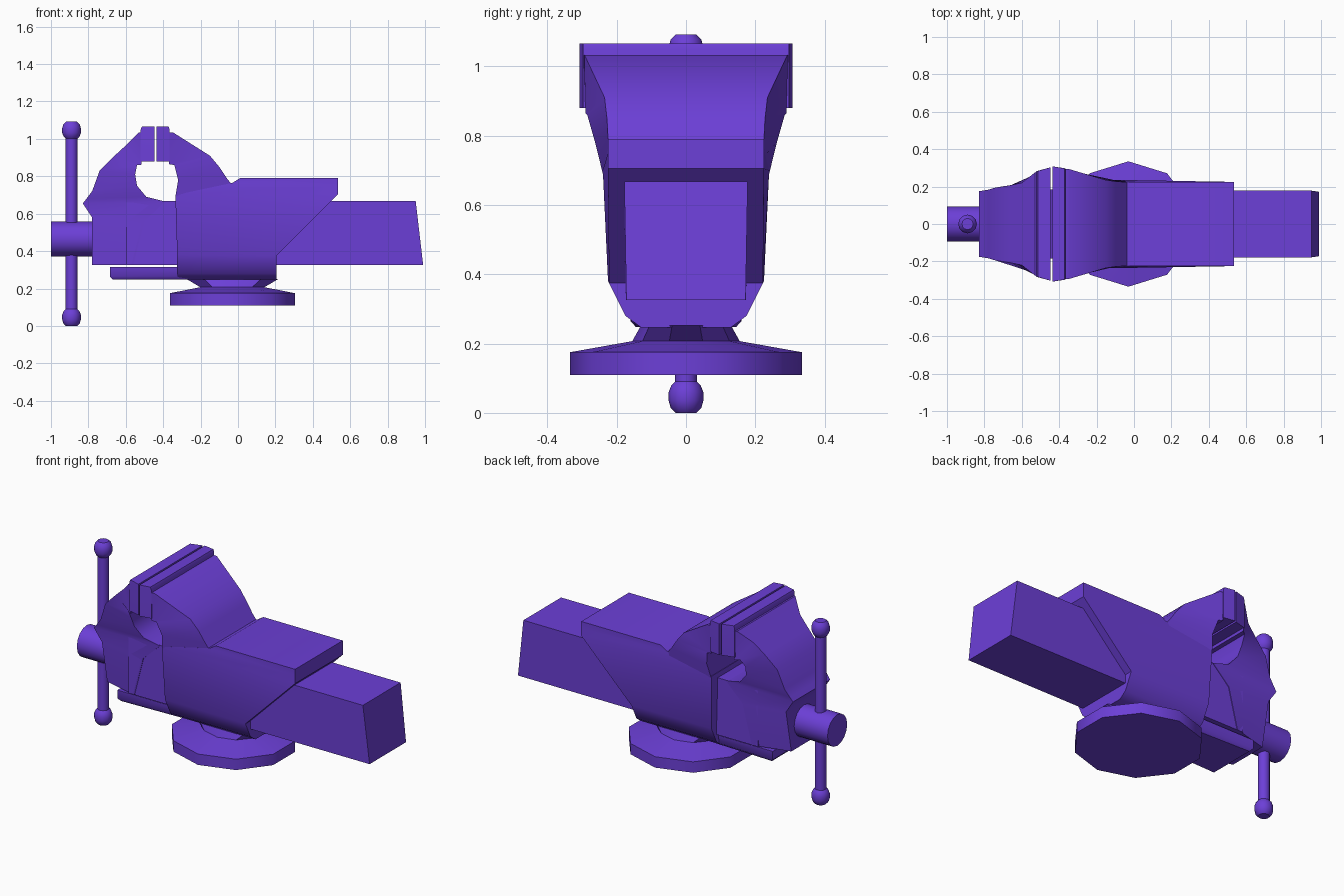
import bpy, bmesh, math

mat = bpy.data.materials.new("purple_paint")
mat.diffuse_color = (0.15, 0.05, 0.68, 1)


def loft(name, rings, angle=40):
    """Skin a stack of equal-length point rings and cap both ends."""
    bm = bmesh.new()
    loops = [[bm.verts.new(p) for p in ring] for ring in rings]
    for a, b in zip(loops, loops[1:]):
        n = len(a)
        for i in range(n):
            j = (i + 1) % n
            bm.faces.new((a[i], a[j], b[j], b[i]))
    bm.faces.new(loops[0][::-1])
    bm.faces.new(loops[-1])
    bmesh.ops.recalc_face_normals(bm, faces=bm.faces)
    mesh = bpy.data.meshes.new(name)
    bm.to_mesh(mesh)
    bm.free()
    mesh.materials.append(mat)
    ob = bpy.data.objects.new(name, mesh)
    bpy.context.collection.objects.link(ob)
    bpy.ops.object.select_all(action='DESELECT')
    ob.select_set(True)
    bpy.context.view_layer.objects.active = ob
    bpy.ops.object.shade_smooth_by_angle(angle=math.radians(angle))
    return ob


def slab(name, sections):
    """Symmetric casting: each section is (x, z, half width) for its left and right edge."""
    return loft(name, [[(xa, -wa, za), (xb, -wb, zb), (xb, wb, zb), (xa, wa, za)]
                       for xa, za, wa, xb, zb, wb in sections])


def turned(name, cx, sides, rings):
    """Upright turned part: rings are (z, x radius, y radius), one vertex on +y."""
    step = 2 * math.pi / sides
    return loft(name, [[(cx + rx * math.sin(i * step), ry * math.cos(i * step), z)
                        for i in range(sides)] for z, rx, ry in rings])


# Swivel base with neck flaring into the body
turned("swivel_base", -0.03, 10, [
    (0.11, 0.352, 0.335), (0.175, 0.352, 0.335), (0.207, 0.18, 0.155), (0.252, 0.26, 0.13)])

# Fixed body with anvil overhang
slab("fixed_body", [
    (-0.32, 0.247, 0.13, 0.205, 0.247, 0.13),
    (-0.325, 0.28, 0.175, 0.205, 0.28, 0.175),
    (-0.325, 0.38, 0.225, 0.205, 0.375, 0.222),
    (-0.335, 0.70, 0.24, 0.535, 0.705, 0.225),
    (-0.03, 0.765, 0.225, 0.535, 0.75, 0.225),
    (0.01, 0.79, 0.225, 0.535, 0.79, 0.225)])

# Fixed jaw rising from the body
slab("fixed_jaw", [
    (-0.335, 0.69, 0.24, -0.02, 0.74, 0.225),
    (-0.32, 0.78, 0.262, -0.06, 0.79, 0.225),
    (-0.34, 0.86, 0.285, -0.10, 0.85, 0.228),
    (-0.368, 0.865, 0.29, -0.15, 0.91, 0.235),
    (-0.368, 1.033, 0.295, -0.345, 1.033, 0.293)])

# Guide tongue under the moving jaw
slab("guide_tongue", [
    (-0.67, 0.248, 0.145, -0.2, 0.248, 0.13),
    (-0.685, 0.265, 0.16, -0.2, 0.265, 0.15),
    (-0.685, 0.315, 0.16, -0.2, 0.315, 0.16)])

# Sliding bar
slab("slide_bar", [
    (-0.6, 0.325, 0.175, 0.99, 0.325, 0.172),
    (-0.6, 0.668, 0.178, 0.95, 0.668, 0.178)])

# Moving jaw curling up over the bar
slab("moving_jaw", [
    (-0.78, 0.325, 0.12, -0.56, 0.325, 0.178),
    (-0.78, 0.58, 0.17, -0.50, 0.56, 0.18),
    (-0.83, 0.655, 0.175, -0.39, 0.665, 0.18),
    (-0.81, 0.68, 0.178, -0.49, 0.69, 0.19),
    (-0.78, 0.72, 0.183, -0.54, 0.75, 0.205),
    (-0.74, 0.83, 0.195, -0.55, 0.81, 0.225),
    (-0.66, 0.91, 0.207, -0.54, 0.86, 0.26),
    (-0.60, 0.965, 0.22, -0.515, 0.862, 0.28),
    (-0.53, 1.035, 0.275, -0.515, 1.035, 0.285)])

# Gripping plates with bevelled top edges
for name, x0, w0, x1, w1, inner in (("moving_jaw_plate", -0.52, 0.283, -0.446, 0.303, 1),
                                    ("fixed_jaw_plate", -0.435, 0.308, -0.365, 0.297, 0)):
    slab(name, [(x0, 0.88, w0, x1, 0.88, w1),
                (x0, 1.05, w0, x1, 1.05, w1),
                (x0 + 0.006 * inner, 1.066, w0, x1 - 0.006 * (1 - inner), 1.066, w1)])

# Screw head along x
loft("screw_head", [[(x, 0.093 * math.cos(i * math.pi / 8), 0.465 + 0.093 * math.sin(i * math.pi / 8))
                     for i in range(16)] for x in (-1.0, -0.7)])

# Tommy bar and its end knobs
turned("handle_rod", -0.89, 12, [(0.06, 0.032, 0.032), (1.03, 0.032, 0.032)])
knob = [(0.0, 0.03), (0.014, 0.044), (0.035, 0.05), (0.06, 0.05), (0.08, 0.042), (0.092, 0.03)]
for name, base, sign in (("handle_knob_bottom", 0.0, 1), ("handle_knob_top", 1.092, -1)):
    turned(name, -0.89, 12, [(base + sign * z, r, r) for z, r in knob])
